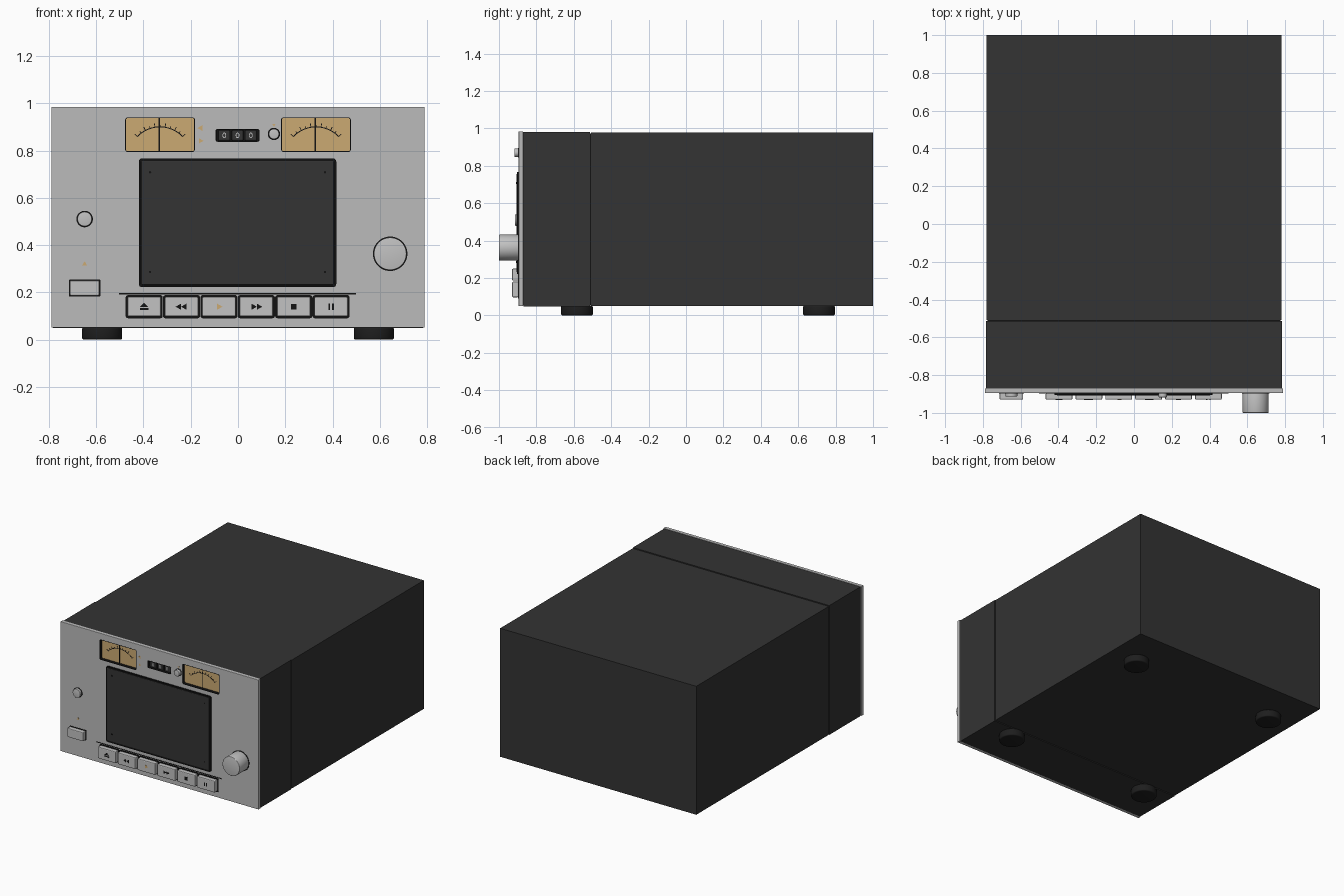
import bpy, bmesh
from math import sin, cos, pi, radians
from mathutils import Vector, Matrix

cube = bpy.data.objects.get("Cube")
if cube:
    bpy.data.objects.remove(cube, do_unlink=True)


def material(name, rgb, rough=0.5):
    m = bpy.data.materials.new(name)
    m.use_nodes = True
    m.diffuse_color = (*rgb, 1)
    bsdf = m.node_tree.nodes["Principled BSDF"]
    bsdf.inputs["Base Color"].default_value = (*rgb, 1)
    bsdf.inputs["Roughness"].default_value = rough
    return m


CASE = material("charcoal case", (0.033, 0.033, 0.033))
BLACK = material("black rubber", (0.013, 0.013, 0.013))
SILVER = material("brushed silver", (0.5, 0.5, 0.5))
BUTTON = material("button silver", (0.54, 0.54, 0.54))
AMBER = material("amber dial", (0.6, 0.4, 0.17))
INK = material("ink black", (0.006, 0.006, 0.006))
WHITE = material("pale marking", (0.65, 0.65, 0.65))

FRONT = -0.895   # outer surface of the faceplate
BACKING = -0.87  # front of the case behind it


def finish(name, bm, mat, smooth=False):
    bmesh.ops.recalc_face_normals(bm, faces=bm.faces)
    me = bpy.data.meshes.new(name)
    bm.to_mesh(me)
    bm.free()
    me.materials.append(mat)
    ob = bpy.data.objects.new(name, me)
    bpy.context.collection.objects.link(ob)
    if smooth:
        bpy.ops.object.select_all(action='DESELECT')
        ob.select_set(True)
        bpy.context.view_layer.objects.active = ob
        bpy.ops.object.shade_smooth_by_angle(angle=radians(35))
    return ob


def box(name, x, z, w, h, y0, y1, mat, bevel=0.0):
    """Box centred on x, z, from depth y0 to y1."""
    bm = bmesh.new()
    size = Matrix.Diagonal((w, y1 - y0, h, 1))
    bmesh.ops.create_cube(bm, size=1, matrix=Matrix.Translation((x, (y0 + y1) / 2, z)) @ size)
    if bevel:
        bmesh.ops.bevel(bm, geom=bm.edges[:], offset=bevel, segments=2, profile=0.5, affect='EDGES')
    return finish(name, bm, mat)


def cylinder(name, loc, r, length, axis, mat, bevel=0.0, sides=48):
    bm = bmesh.new()
    rot = Matrix.Rotation(pi / 2, 4, 'X') if axis == 'Y' else Matrix()
    bmesh.ops.create_cone(bm, cap_ends=True, segments=sides, radius1=r, radius2=r, depth=length,
                          matrix=Matrix.Translation(loc) @ rot)
    if bevel:
        rims = [e for e in bm.edges if any(len(f.verts) > 4 for f in e.link_faces)]
        bmesh.ops.bevel(bm, geom=rims, offset=bevel, segments=3, profile=0.5, affect='EDGES')
    return finish(name, bm, mat, True)


def plates(name, outlines, y, mat, thick=0.002):
    """Thin plates standing out from depth y, one per outline of (x, z) points."""
    bm = bmesh.new()
    for pts in outlines:
        face = bm.faces.new([bm.verts.new((px, y, pz)) for px, pz in pts])
        new = bmesh.ops.extrude_face_region(bm, geom=[face])["geom"]
        bmesh.ops.translate(bm, vec=(0, -thick, 0), verts=[v for v in new if isinstance(v, bmesh.types.BMVert)])
    return finish(name, bm, mat)


def rect(x, z, w, h):
    return [(x - w / 2, z - h / 2), (x + w / 2, z - h / 2), (x + w / 2, z + h / 2), (x - w / 2, z + h / 2)]


def rounded(x, z, w, h, r):
    pts = []
    for i, (sx, sz) in enumerate([(1, 1), (-1, 1), (-1, -1), (1, -1)]):
        for k in range(5):
            a = pi / 2 * (i + k / 4)
            pts.append((x + sx * (w / 2 - r) + r * cos(a), z + sz * (h / 2 - r) + r * sin(a)))
    return pts


def ring(name, inner, outer, y0, y1, mat):
    """Raised or sunken frame between two outlines of equal length."""
    bm = bmesh.new()
    loops = [[bm.verts.new((px, y, pz)) for px, pz in o]
             for o, y in ((inner, y0), (inner, y1), (outer, y1), (outer, y0))]
    n = len(inner)
    for a, b in zip(loops, loops[1:] + loops[:1]):
        for i in range(n):
            bm.faces.new((a[i], a[(i + 1) % n], b[(i + 1) % n], b[i]))
    return finish(name, bm, mat)


def circle(x, z, rx, rz, n=32):
    return [(x + rx * cos(2 * pi * i / n), z + rz * sin(2 * pi * i / n)) for i in range(n)]


def triangle(x, z, s, direction=0):
    """Triangle pointing right, turned by direction in quarter turns."""
    a0 = direction * pi / 2
    return [(x + s * cos(a0 + k * 2 * pi / 3), z + s * sin(a0 + k * 2 * pi / 3)) for k in range(3)]


# Case: front collar, seam core and rear cover
box("front_collar", 0, 0.515, 1.566, 0.932, BACKING, -0.514, CASE)
box("seam_core", 0, 0.515, 1.55, 0.916, -0.52, -0.5, INK)
box("rear_cover", 0, 0.514, 1.564, 0.926, -0.508, 1.0, CASE)

# Feet
for sx, side in ((-1, "right"), (1, "left")):
    for y, end in ((-0.583, "front"), (0.711, "rear")):
        cylinder(f"{end}_{side}_foot", (sx * 0.575, y, 0.026), 0.085, 0.052, 'Z', BLACK, 0.008)

# Faceplate with windows cut for the meters and the counter
windows = {"right_meter": (-0.33, 0.867, 0.295, 0.146, 0.01),
           "left_meter": (0.33, 0.867, 0.295, 0.146, 0.01),
           "counter": (-0.002, 0.864, 0.186, 0.054, 0.008)}
plate = box("faceplate", 0, 0.517, 1.58, 0.934, FRONT, BACKING, SILVER, 0.003)
for name, win in windows.items():
    cutter = plates(name + "_cutter", [rounded(*win)], BACKING + 0.02, SILVER, 0.1)
    mod = plate.modifiers.new(name, 'BOOLEAN')
    mod.operation, mod.solver, mod.object = 'DIFFERENCE', 'EXACT', cutter
    bpy.context.view_layer.objects.active = plate
    bpy.ops.object.modifier_apply(modifier=name)
    bpy.data.objects.remove(cutter, do_unlink=True)
    x, z, w, h, r = win
    ring(name + "_frame", rounded(x, z, w - 0.006, h - 0.006, r - 0.003), rounded(*win),
         BACKING, FRONT - 0.0005, INK)

# Meter dials: sunken amber face, arc, ticks and needle
for side in ("right_meter", "left_meter"):
    x, z, w, h, r = windows[side]
    plates(side + "_dial", [rect(x, z, w, h)], BACKING, AMBER)
    ink, zc, rad, n = [], z - 0.1, 0.133, 24

    def polar(a, q):
        return (x + q * sin(a), zc + q * cos(a))

    for i in range(n):
        a, b = (radians(-46 + 92 * k / n) for k in (i, i + 1))
        ink.append([polar(a, rad - 0.002), polar(b, rad - 0.002), polar(b, rad + 0.002), polar(a, rad + 0.002)])
    for i in range(11):
        a, d = radians(-46 + 9.2 * i), 0.012
        q = rad + (0.016 if i % 2 == 0 else 0.009)
        ink.append([polar(a - d, rad), polar(a + d, rad), polar(a + d, q), polar(a - d, q)])
    plates(side + "_scale", ink, BACKING - 0.002, INK, 0.001)
    plates(side + "_needle", [rect(x - 0.003, z, 0.005, h - 0.006)], BACKING - 0.004, INK)

# Tape counter with three number wheels
plates("counter_backing", [rect(-0.002, 0.864, 0.186, 0.054)], BACKING, INK)
for i in range(3):
    cx = -0.002 + (i - 1) * 0.056
    box(f"counter_wheel_{i + 1}", cx, 0.864, 0.05, 0.044, -0.884, BACKING, CASE, 0.004)
    ring(f"counter_mark_{i + 1}", circle(cx, 0.864, 0.005, 0.008, 16), circle(cx, 0.864, 0.008, 0.012, 16),
         -0.884, -0.886, WHITE)

# Cassette door with frame and corner screws
ring("door_frame", rounded(-0.002, 0.494, 0.812, 0.521, 0.008), rounded(-0.002, 0.494, 0.836, 0.545, 0.014),
     FRONT, -0.904, INK)
box("cassette_door", -0.002, 0.494, 0.816, 0.525, -0.907, FRONT, CASE, 0.004)
plates("door_screws", [circle(-0.002 + sx * 0.37, 0.497 + sz * 0.211, 0.005, 0.005, 12)
                       for sx in (-1, 1) for sz in (-1, 1)], -0.907, INK, 0.001)

# Transport buttons in dark surrounds, with a line above
plates("button_line", [rect(-0.002, 0.194, 1.004, 0.005)], FRONT, INK)
KEY_Z, KEY_Y = 0.139, -0.93
for i, key in enumerate(("eject", "rewind", "play", "forward", "stop", "pause")):
    x = -0.397 + 0.1582 * i
    plates(key + "_surround", [rounded(x, KEY_Z, 0.157, 0.098, 0.01)], FRONT, INK, 0.003)
    box(key + "_button", x, KEY_Z, 0.142, 0.084, KEY_Y, FRONT, BUTTON, 0.006)
    icon = {"eject": [[(x - 0.018, 0.138), (x + 0.018, 0.138), (x, 0.156)], rect(x, 0.129, 0.036, 0.008)],
            "rewind": [triangle(x - 0.01, KEY_Z, 0.015, 2), triangle(x + 0.013, KEY_Z, 0.015, 2)],
            "play": [triangle(x, KEY_Z, 0.015)],
            "forward": [triangle(x - 0.013, KEY_Z, 0.015), triangle(x + 0.01, KEY_Z, 0.015)],
            "stop": [rect(x, KEY_Z, 0.025, 0.025)],
            "pause": [rect(x - 0.008, KEY_Z, 0.007, 0.026), rect(x + 0.008, KEY_Z, 0.007, 0.026)]}[key]
    plates(key + "_icon", icon, KEY_Y, AMBER if key == "play" else INK, 0.001)

# Power switch, volume knob, headphone socket and counter reset, each with a dark surround
plates("power_surround", [rounded(-0.649, 0.218, 0.134, 0.073, 0.006)], FRONT, INK)
box("power_switch", -0.649, 0.218, 0.125, 0.064, -0.93, FRONT, BUTTON, 0.005)
for name, x, z, r, tip, bevel in (("volume_knob", 0.644, 0.363, 0.069, -1.0, 0.004),
                                  ("headphone_knob", -0.649, 0.51, 0.031, -0.914, 0.003),
                                  ("counter_reset", 0.152, 0.87, 0.022, -0.918, 0.003)):
    plates(name + "_surround", [circle(x, z, r + 0.004, r + 0.004, 48)], FRONT, INK)
    cylinder(name, (x, (tip + FRONT) / 2, z), r, FRONT - tip, 'Y', BUTTON, bevel)

# Amber indicator arrows
plates("indicator_arrows", [triangle(-0.158, 0.895, 0.014, 2), triangle(-0.158, 0.841, 0.012),
                            triangle(-0.649, 0.32, 0.012, 1), triangle(0.152, 0.908, 0.008, 3)],
       FRONT, AMBER, 0.001)
